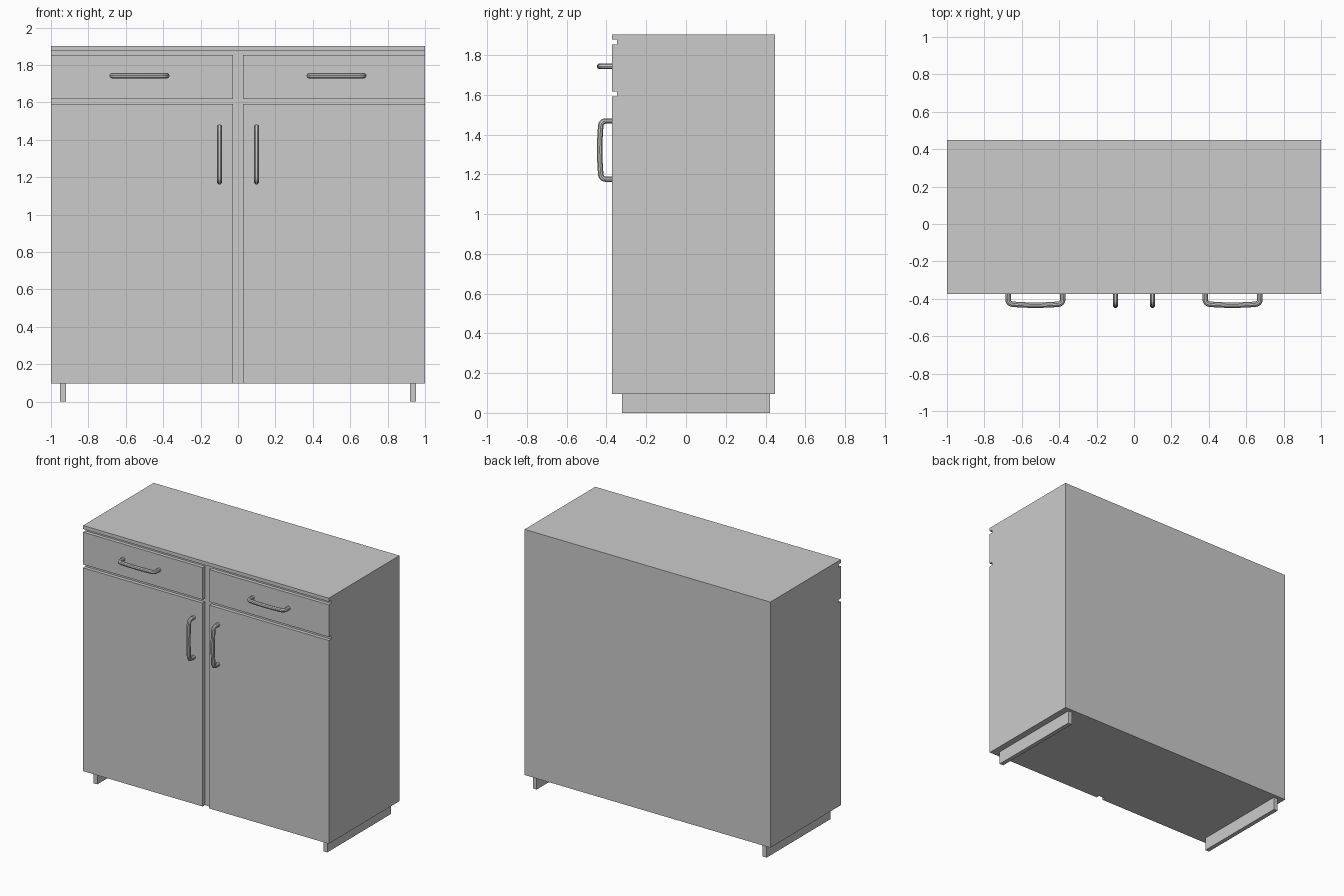
import bpy
from math import sin, cos, pi
from mathutils import Vector

if "Cube" in bpy.data.objects:
    bpy.data.objects.remove(bpy.data.objects["Cube"])

FRONT, BACK = -0.373, 0.448      # front face of the panels, back of the body
RECESS = -0.347                  # carcass face seen inside the gaps
BOTTOM, TOP = 0.096, 1.903


def box(name, x, y, z):
    """Axis-aligned box from (min, max) ranges."""
    bpy.ops.mesh.primitive_cube_add(size=1)
    ob = bpy.context.object
    ob.name = name
    ob.location = [(r[0] + r[1]) / 2 for r in (x, y, z)]
    ob.scale = [r[1] - r[0] for r in (x, y, z)]
    bpy.ops.object.transform_apply(location=False, rotation=False, scale=True)
    return ob


def handle(name, centre, along):
    """Round bar pull: two posts, rounded corners and a slightly bowed grip."""
    half, radius, bow = 0.146, 0.0145, 0.061
    end = [(half, -0.01), (half, 0.0)]
    for i in range(7):
        a = i / 6 * pi / 2
        end.append((half - 0.026 * (1 - cos(a)), 0.032 + 0.024 * sin(a)))
    grip = [(t, bow - 0.005 * (t / 0.12) ** 2) for t in (0.09, 0.06, 0.03)]
    side = end + grip
    path = side + [(0, bow)] + [(-t, d) for t, d in reversed(side)]

    curve = bpy.data.curves.new(name, 'CURVE')
    curve.dimensions = '3D'
    curve.bevel_depth = radius
    curve.bevel_resolution = 3
    curve.use_fill_caps = True
    spline = curve.splines.new('POLY')
    spline.points.add(len(path) - 1)
    for p, (t, d) in zip(spline.points, path):
        p.co = (*(Vector(along) * t + Vector((0, -d, 0))), 1)
    ob = bpy.data.objects.new(name, curve)
    bpy.context.collection.objects.link(ob)
    ob.location = centre
    bpy.ops.object.select_all(action='DESELECT')
    ob.select_set(True)
    bpy.context.view_layer.objects.active = ob
    bpy.ops.object.convert(target='MESH')
    bpy.ops.object.shade_smooth_by_angle()


# Body and worktop
box("carcass", (-1, 1), (RECESS, BACK), (BOTTOM, 1.877))
box("worktop", (-1, 1), (FRONT, BACK), (1.877, TOP))

# Fronts, handles and runners on each side
for s, side in ((-1, "left"), (1, "right")):
    x = sorted((s * 0.027, s * 1.0))
    box(side + "_door", x, (FRONT, RECESS), (BOTTOM, 1.592))
    box(side + "_drawer_front", x, (FRONT, RECESS), (1.617, 1.854))
    handle(side + "_door_handle", (s * 0.099, FRONT, 1.322), (0, 0, 1))
    handle(side + "_drawer_handle", (s * 0.527, FRONT, 1.743), (1, 0, 0))
    box(side + "_foot_runner", sorted((s * 0.92, s * 0.952)),
        (-0.322, 0.422), (0, BOTTOM))
